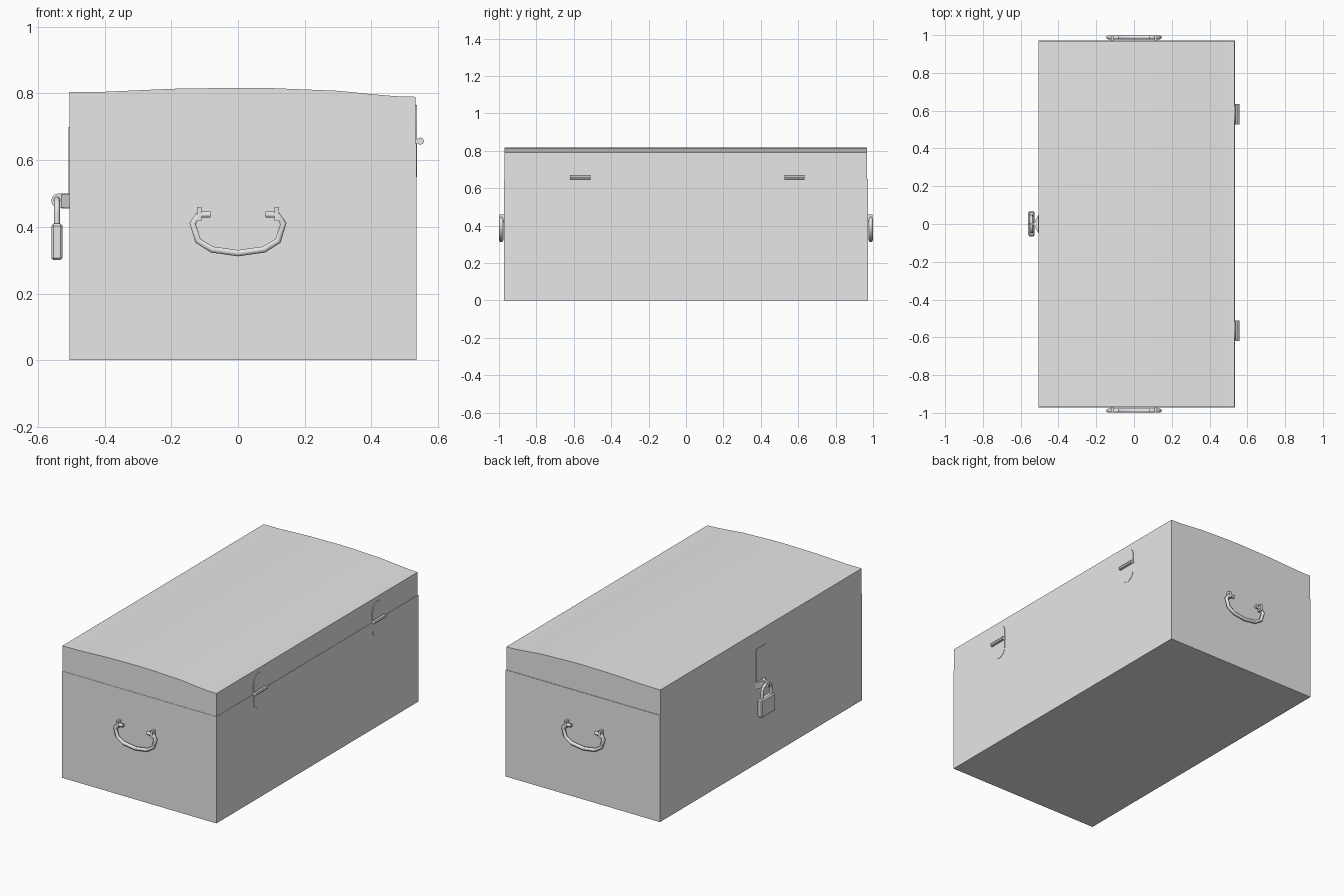
import bpy, bmesh, math
from mathutils import Matrix

if "Cube" in bpy.data.objects:
    bpy.data.objects.remove(bpy.data.objects["Cube"], do_unlink=True)

grey = bpy.data.materials.new("light_grey")
grey.use_nodes = True
grey.diffuse_color = (0.8, 0.8, 0.8, 1)
grey.node_tree.nodes["Principled BSDF"].inputs["Base Color"].default_value = (0.8, 0.8, 0.8, 1)


def add_object(name, bm):
    bmesh.ops.recalc_face_normals(bm, faces=bm.faces)
    mesh = bpy.data.meshes.new(name)
    bm.to_mesh(mesh)
    bm.free()
    mesh.materials.append(grey)
    obj = bpy.data.objects.new(name, mesh)
    bpy.context.collection.objects.link(obj)
    return obj


def box(name, x, y, z):
    """Box from (min, max) pairs."""
    bm = bmesh.new()
    size = Matrix.Diagonal((x[1] - x[0], y[1] - y[0], z[1] - z[0], 1))
    mid = Matrix.Translation((sum(x) / 2, sum(y) / 2, sum(z) / 2))
    bmesh.ops.create_cube(bm, size=1, matrix=mid @ size)
    return add_object(name, bm)


def prism(name, outline, axis, low, high):
    """Extrude an outline along axis 0 (outline in y, z), 1 (x, z) or 2 (x, y)."""
    bm = bmesh.new()

    def place(p, d):
        co = list(p)
        co.insert(axis, d)
        return bm.verts.new(co)
    a = [place(p, low) for p in outline]
    b = [place(p, high) for p in outline]
    bm.faces.new(a)
    bm.faces.new(b)
    for i in range(len(a)):
        j = (i + 1) % len(a)
        bm.faces.new((a[i], a[j], b[j], b[i]))
    return add_object(name, bm)


def tube(name, points, radius, cyclic=False):
    """Low-poly round bar along a path."""
    curve = bpy.data.curves.new(name + "_path", "CURVE")
    curve.dimensions = "3D"
    curve.bevel_depth = radius
    curve.bevel_resolution = 1
    curve.use_fill_caps = True
    spline = curve.splines.new("POLY")
    spline.points.add(len(points) - 1)
    for p, co in zip(spline.points, points):
        p.co = (*co, 1)
    spline.use_cyclic_u = cyclic
    path = bpy.data.objects.new(name + "_path", curve)
    bpy.context.collection.objects.link(path)
    bpy.context.view_layer.update()
    graph = bpy.context.evaluated_depsgraph_get()
    mesh = bpy.data.meshes.new_from_object(path.evaluated_get(graph))
    bm = bmesh.new()
    bm.from_mesh(mesh)
    bpy.data.objects.remove(path, do_unlink=True)
    bpy.data.meshes.remove(mesh)
    return add_object(name, bm)


def arc(cx, cy, r, start, end, steps):
    return [(cx + r * math.cos(math.radians(start + (end - start) * i / steps)),
             cy + r * math.sin(math.radians(start + (end - start) * i / steps)))
            for i in range(steps + 1)]


# Chest body and gently domed lid
LEFT, RIGHT, SEAM = 0.535, -0.505, 0.65
box("chest_body", (RIGHT, LEFT), (-0.972, 0.972), (0, SEAM))
dome = [(RIGHT, 0.804), (-0.4, 0.805), (-0.2, 0.814), (0, 0.817), (0.1, 0.816),
        (0.3, 0.808), (0.4, 0.798), (0.47, 0.792), (LEFT - 0.002, 0.79)]
lid = prism("lid", [(LEFT - 0.002, SEAM), (RIGHT, SEAM)] + dome, 1, -0.97, 0.969)
lid.select_set(True)
bpy.context.view_layer.objects.active = lid
bpy.ops.object.shade_smooth_by_angle(angle=math.radians(30))

# Hinges: rounded leaf plate and barrel
for side, y in (("front", -0.565), ("back", 0.58)):
    leaf = arc(y, 0.715, 0.05, 0, 180, 8) + arc(y, 0.60, 0.05, 180, 360, 8)
    prism(side + "_hinge_leaf", leaf, 0, LEFT - 0.002, LEFT + 0.002)
    prism(side + "_hinge_barrel", arc(0.547, 0.657, 0.011, 0, 315, 7), 1, y - 0.054, y + 0.054)
    box(side + "_hinge_neck", (LEFT - 0.004, 0.547), (y - 0.054, y + 0.054), (0.652, 0.662))

# Carrying handles on both ends
half = [(0.082, 0.437), (0.118, 0.437), (0.136, 0.410), (0.120, 0.358), (0.078, 0.332)]
bail = half + [(0, 0.321)] + [(-x, z) for x, z in reversed(half)]
for end, s in (("front", -1), ("back", 1)):
    tube(end + "_handle", [(x, s * 0.988, z) for x, z in bail], 0.011)
    for lug, x in (("left", 0.116), ("right", -0.116)):
        box(f"{end}_{lug}_handle_lug", (x - 0.007, x + 0.007),
            sorted((s * 0.965, s * 0.998)), (0.417, 0.46))

# Hasp strap with its protruding staple
box("hasp_strap", (RIGHT - 0.003, RIGHT + 0.002), (-0.045, 0.045), (0.455, 0.70))
staple = [(RIGHT, 0.455)] + [(RIGHT, 0.50)] + arc(-0.538, 0.478, 0.022, 90, 270, 6)
prism("hasp_staple", staple, 1, -0.006, 0.006)
prism("staple_base", [(RIGHT, -0.05), (RIGHT, 0.05), (-0.53, 0.006), (-0.53, -0.006)],
      2, 0.458, 0.498)

# Padlock
LOCK = -0.543
lock = box("padlock_body", (LOCK - 0.017, LOCK + 0.017), (-0.065, 0.068), (0.30, 0.41))
bevel = lock.modifiers.new("soft_edges", "BEVEL")
bevel.width = 0.007
bevel.segments = 1
shackle = [(0.043, 0.40)] + arc(0, 0.44, 0.043, 0, 180, 10) + [(-0.043, 0.40)]
tube("padlock_shackle", [(LOCK, y, z) for y, z in shackle], 0.009)
